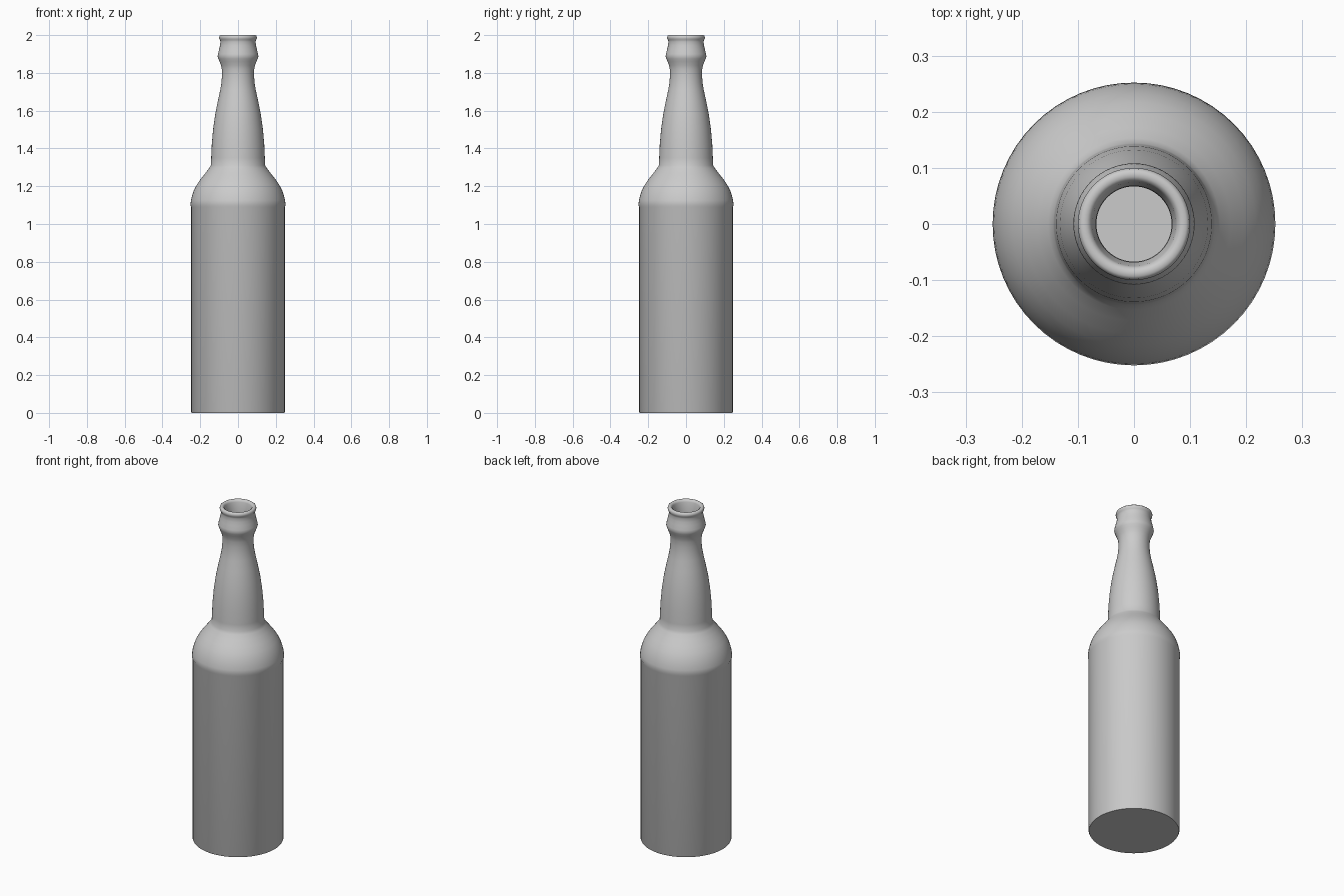
import bpy
import bmesh
from math import cos, sin, pi, radians

cube = bpy.data.objects.get("Cube")
if cube:
    bpy.data.objects.remove(cube, do_unlink=True)

SIDES = 64

# Single grey material
grey = bpy.data.materials.new("bottle_grey")
grey.use_nodes = True
colour = (0.6, 0.6, 0.6, 1)
grey.diffuse_color = colour
grey.node_tree.nodes["Principled BSDF"].inputs["Base Color"].default_value = colour

# Profile sections as (radius, height), running up the outside and down the inside
body = [(0.245, 0), (0.248, 0.006), (0.248, 1.09)]
shoulder = [(0.252, 1.1), (0.249, 1.125), (0.243, 1.15), (0.233, 1.18),
            (0.217, 1.21), (0.196, 1.24), (0.172, 1.27), (0.153, 1.295)]
neck = [(0.144, 1.31), (0.142, 1.35), (0.139, 1.42), (0.132, 1.5), (0.121, 1.58),
        (0.107, 1.65), (0.094, 1.71), (0.087, 1.75), (0.085, 1.79), (0.086, 1.82)]
collar = [(0.09, 1.84), (0.098, 1.86), (0.104, 1.875), (0.108, 1.888), (0.106, 1.9),
          (0.1, 1.925), (0.095, 1.945), (0.093, 1.965)]
lip = [(0.095, 1.974), (0.099, 1.98), (0.1, 1.988), (0.098, 1.996), (0.093, 2),
       (0.084, 2), (0.078, 1.996), (0.075, 1.988), (0.073, 1.975)]
inside = [(0.068, 1.955), (0.067, 1.9), (0.067, 1.75), (0.1, 1.58), (0.122, 1.33),
          (0.15, 1.26), (0.21, 1.18), (0.228, 1.1), (0.228, 0.03)]


def lathe(name, profile, material):
    """Spin a profile round z and close both ends with flat discs."""
    bm = bmesh.new()
    rings = [[bm.verts.new((r * cos(2 * pi * i / SIDES), r * sin(2 * pi * i / SIDES), z))
              for i in range(SIDES)] for r, z in profile]
    for low, high in zip(rings, rings[1:]):
        for i in range(SIDES):
            j = (i + 1) % SIDES
            bm.faces.new((low[i], low[j], high[j], high[i]))
    bm.faces.new(rings[0][::-1])
    bm.faces.new(rings[-1])
    mesh = bpy.data.meshes.new(name)
    bm.to_mesh(mesh)
    bm.free()
    mesh.materials.append(material)
    obj = bpy.data.objects.new(name, mesh)
    bpy.context.collection.objects.link(obj)
    return obj


# Hollow bottle with open mouth
bottle = lathe("bottle", body + shoulder + neck + collar + lip + inside, grey)
bpy.ops.object.select_all(action="DESELECT")
bottle.select_set(True)
bpy.context.view_layer.objects.active = bottle
bpy.ops.object.shade_smooth_by_angle(angle=radians(40))
